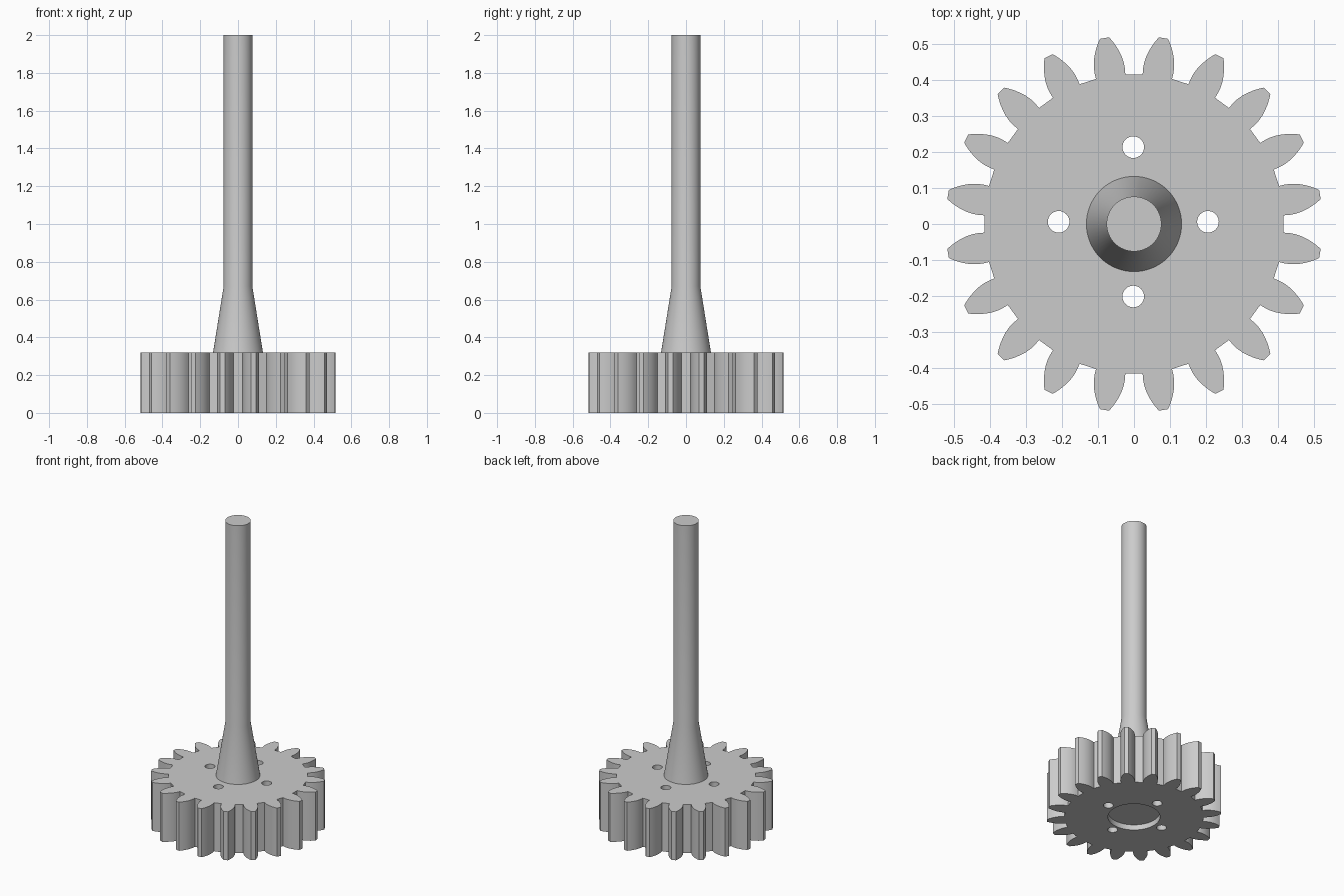
import bpy, bmesh, math

if "Cube" in bpy.data.objects:
    bpy.data.objects.remove(bpy.data.objects["Cube"])

grey = bpy.data.materials.new("steel grey")
grey.diffuse_color = (0.6, 0.6, 0.6, 1)
grey.use_nodes = True
grey.node_tree.nodes["Principled BSDF"].inputs["Base Color"].default_value = grey.diffuse_color

TEETH = 20
GEAR_H = 0.32


def finish(name, bm):
    bmesh.ops.recalc_face_normals(bm, faces=bm.faces[:])
    me = bpy.data.meshes.new(name)
    bm.to_mesh(me)
    bm.free()
    ob = bpy.data.objects.new(name, me)
    bpy.context.collection.objects.link(ob)
    me.materials.append(grey)
    return ob


def smooth(ob):
    bpy.ops.object.select_all(action='DESELECT')
    ob.select_set(True)
    bpy.context.view_layer.objects.active = ob
    bpy.ops.object.shade_smooth_by_angle(angle=math.radians(25))


def prism(bm, pts, z0, z1):
    lo = [bm.verts.new((x, y, z0)) for x, y in pts]
    hi = [bm.verts.new((x, y, z1)) for x, y in pts]
    bm.faces.new(lo)
    bm.faces.new(hi)
    for i in range(len(pts)):
        j = (i + 1) % len(pts)
        bm.faces.new((lo[i], lo[j], hi[j], hi[i]))


def circle(cx, cy, r, n):
    return [(cx + r * math.cos(2 * math.pi * i / n),
             cy + r * math.sin(2 * math.pi * i / n)) for i in range(n)]


# gear outline: radius and half angle (degrees) along one tooth flank
flank = [(0.4157, 5.7), (0.432, 5.65), (0.448, 5.4), (0.465, 4.85),
         (0.48, 4.15), (0.495, 3.3), (0.51, 2.3), (0.522, 1.4)]
outline = []
for k in range(TEETH):
    mid = 360 / TEETH * (k + 0.5)
    tooth = [(r, mid - a) for r, a in flank] + [(r, mid + a) for r, a in reversed(flank)]
    for r, a in tooth:
        outline.append((r * math.cos(math.radians(a)), r * math.sin(math.radians(a))))
bm = bmesh.new()
prism(bm, outline, 0, GEAR_H)
gear = finish("gear", bm)

# cutters: four through holes and the shallow recess underneath
bm = bmesh.new()
for k in range(4):
    a = k * math.pi / 2
    prism(bm, circle(-0.002 + 0.207 * math.cos(a), 0.006 + 0.207 * math.sin(a), 0.03, 32),
          -0.1, GEAR_H + 0.1)
prism(bm, circle(0, 0, 0.156, 64), -0.1, 0.035)
cutter = finish("hole_cutter", bm)
cutter.hide_render = True

mod = gear.modifiers.new("holes", 'BOOLEAN')
mod.operation = 'DIFFERENCE'
mod.solver = 'EXACT'
mod.object = cutter
bpy.context.view_layer.objects.active = gear
bpy.ops.object.modifier_apply(modifier="holes")
bpy.data.objects.remove(cutter)
smooth(gear)

# shaft with a conical foot
bm = bmesh.new()
N = 64
rings = []
for r, z in [(0.135, 0.30), (0.132, GEAR_H), (0.076, 0.67), (0.076, 2.0)]:
    rings.append([bm.verts.new((x, y, z)) for x, y in circle(0, 0, r, N)])
for a, b in zip(rings, rings[1:]):
    for i in range(N):
        j = (i + 1) % N
        bm.faces.new((a[i], a[j], b[j], b[i]))
bm.faces.new(rings[0])
bm.faces.new(rings[-1])
smooth(finish("shaft", bm))
